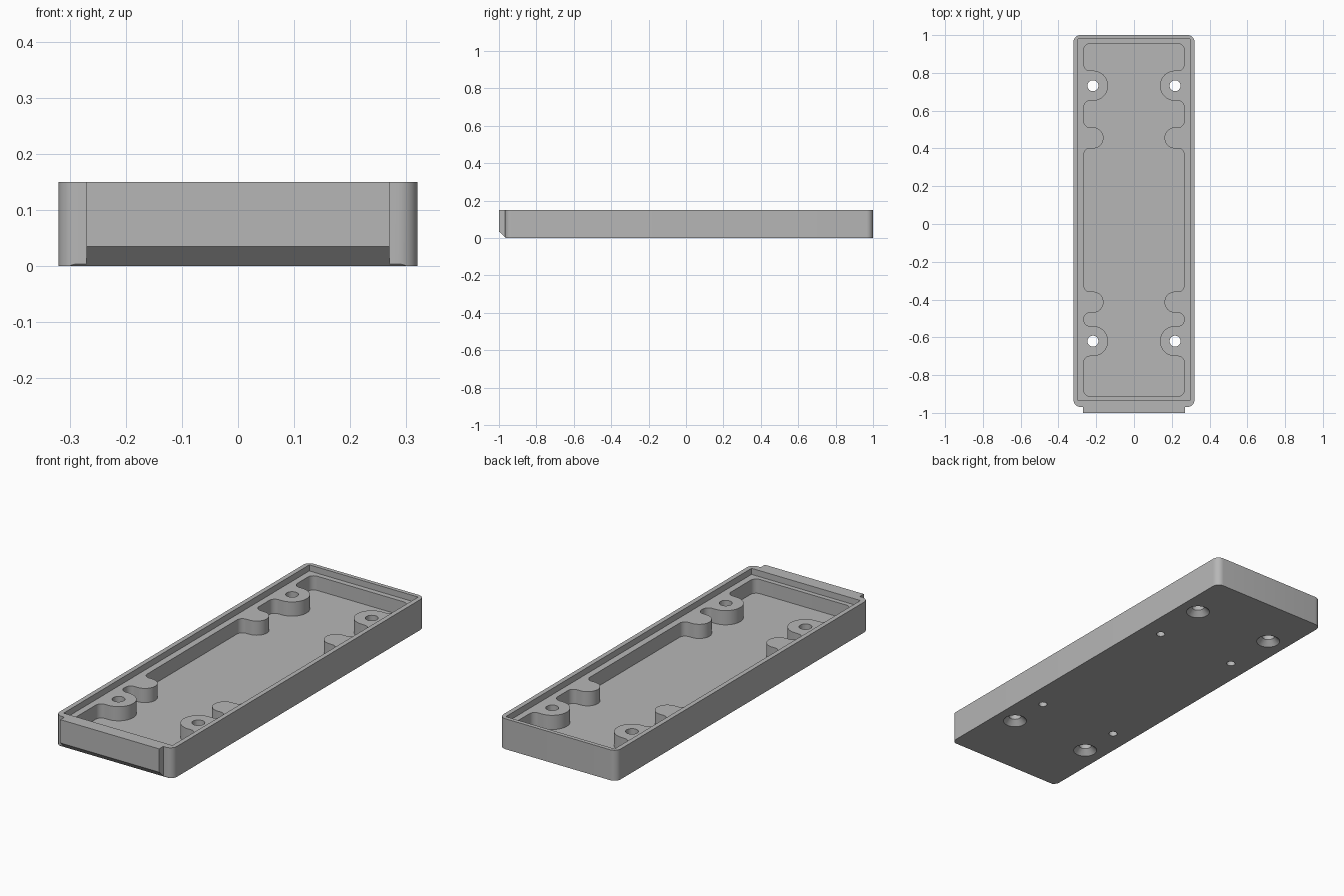
import bpy, bmesh
from math import cos, sin, radians
from mathutils import Vector

cube = bpy.data.objects.get("Cube")
if cube:
    bpy.data.objects.remove(cube, do_unlink=True)

grey = bpy.data.materials.new("plain grey")
grey.use_nodes = True
colour = (0.47, 0.47, 0.47, 1)
grey.diffuse_color = colour
grey.node_tree.nodes["Principled BSDF"].inputs["Base Color"].default_value = colour

BOSS_X = 0.2175
BOSSES = [-0.62, 0.732]       # screw bosses along y
POSTS = [-0.414, 0.456]       # smaller posts along y
LEDGE, FLOOR, TOP = 0.12, 0.05, 0.15


def arc(cx, cy, r, a0, a1, n=8):
    angles = [radians(a0 + (a1 - a0) * i / n) for i in range(n + 1)]
    return [(cx + r * cos(a), cy + r * sin(a)) for a in angles]


def mirrored(half):
    return half + [(-x, y) for x, y in reversed(half)]


def prism(bm, outline, z0, z1):
    face = bm.faces.new([bm.verts.new((x, y, z0)) for x, y in outline])
    new = bmesh.ops.extrude_face_region(bm, geom=[face])["geom"]
    verts = [v for v in new if isinstance(v, bmesh.types.BMVert)]
    bmesh.ops.translate(bm, vec=(0, 0, z1 - z0), verts=verts)


def four_cones(bm, ys, r0, r1, z0, z1):
    for x in (-BOSS_X, BOSS_X):
        for y in ys:
            made = bmesh.ops.create_cone(bm, cap_ends=True, segments=32,
                                         radius1=r0, radius2=r1, depth=z1 - z0)
            bmesh.ops.translate(bm, vec=(x, y, (z0 + z1) / 2), verts=made["verts"])


def finish(name, bm):
    bmesh.ops.recalc_face_normals(bm, faces=bm.faces)
    mesh = bpy.data.meshes.new(name)
    bm.to_mesh(mesh)
    bm.free()
    mesh.materials.append(grey)
    obj = bpy.data.objects.new(name, mesh)
    bpy.context.collection.objects.link(obj)
    return obj


# Tray block with rounded corners and a raised front plate
bm = bmesh.new()
r = 0.035
outline = [(0.27, -1), (0.27, -0.968)]
outline += arc(0.32 - r, -0.968 + r, r, -90, 0) + arc(0.32 - r, 1 - r, r, 0, 90)
prism(bm, mirrored(outline), 0, TOP)
# Slanted lower front edge
cut = bmesh.ops.bisect_plane(bm, geom=bm.verts[:] + bm.edges[:] + bm.faces[:],
                             dist=1e-6, plane_co=(0, -1, 0.035),
                             plane_no=Vector((0, -0.035, -0.036)).normalized(),
                             clear_outer=True)
edges = [e for e in cut["geom_cut"] if isinstance(e, bmesh.types.BMEdge)]
bmesh.ops.holes_fill(bm, edges=[e for e in edges if e.is_boundary], sides=0)
tray = finish("tray", bm)

cutters = []

# Shallow recess that leaves the thin rim
bm = bmesh.new()
prism(bm, mirrored([(0.297, -0.935), (0.297, 0.98)]), LEDGE, 0.2)
cutters.append(finish("rim_recess_cutter", bm))

# Deep pocket that flows around the bosses and posts
f, wall = 0.03, 0.265
pocket = arc(wall - f, -0.912 + f, f, -90, 0)
for y, rad in sorted([(y, 0.08) for y in BOSSES] + [(y, 0.056) for y in POSTS]):
    pocket += arc(wall - f, y - rad - f, f, 0, 90)
    pocket += arc(BOSS_X, y, rad, -90, -270, 20)
    pocket += arc(wall - f, y + rad + f, f, -90, 0)
pocket += arc(wall - f, 0.954 - f, f, 0, 90)
bm = bmesh.new()
prism(bm, mirrored(pocket), FLOOR, 0.19)
cutters.append(finish("pocket_cutter", bm))

# Through holes, their countersinks, and blind holes under the posts
for name, ys, r0, r1, z0, z1 in [
        ("screw_hole_cutter", BOSSES, 0.029, 0.029, -0.05, 0.2),
        ("countersink_cutter", BOSSES, 0.065, 0.025, -0.01, 0.03),
        ("blind_hole_cutter", POSTS, 0.02, 0.02, -0.05, 0.08)]:
    bm = bmesh.new()
    four_cones(bm, ys, r0, r1, z0, z1)
    cutters.append(finish(name, bm))

# Cut the tray, then drop the cutters
bpy.ops.object.select_all(action="DESELECT")
tray.select_set(True)
bpy.context.view_layer.objects.active = tray
for cutter in cutters:
    cutter.hide_render = True
    mod = tray.modifiers.new(cutter.name, "BOOLEAN")
    mod.operation = "DIFFERENCE"
    mod.solver = "EXACT"
    mod.object = cutter
    bpy.ops.object.modifier_apply(modifier=mod.name)
    bpy.data.objects.remove(cutter, do_unlink=True)

bpy.ops.object.shade_smooth_by_angle(angle=radians(30))
